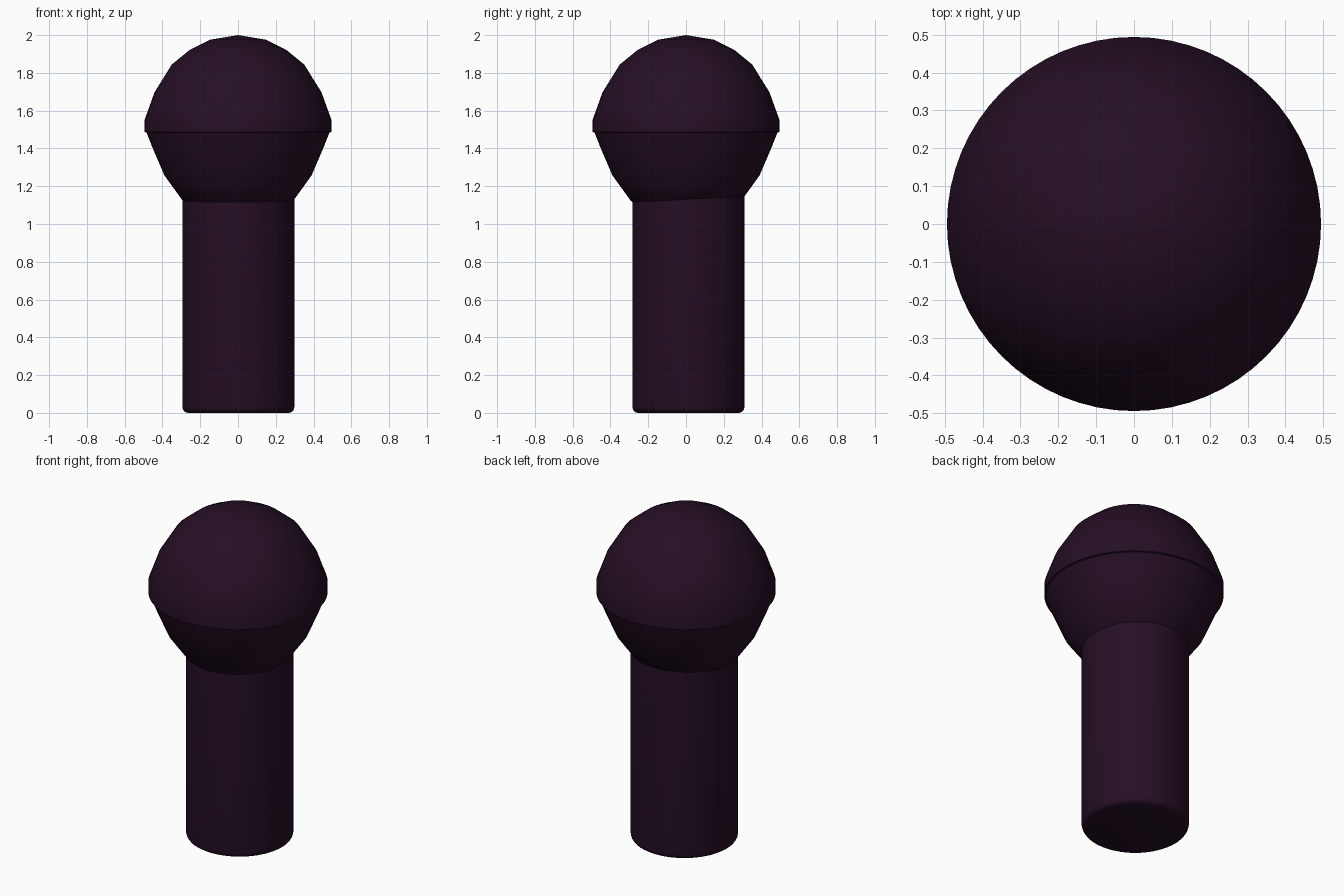
import bpy, bmesh, math

if "Cube" in bpy.data.objects:
    bpy.data.objects.remove(bpy.data.objects["Cube"])

plum = bpy.data.materials.new("dark plum")
plum.diffuse_color = (0.0185, 0.0046, 0.0178, 1)
plum.use_nodes = True
plum.node_tree.nodes["Principled BSDF"].inputs["Base Color"].default_value = plum.diffuse_color


def lathe(name, profile, centre=(0, 0), segments=64):
    """Spin (radius, z) points about a vertical axis; radius 0 makes a pole."""
    bm = bmesh.new()
    rings = []
    for r, z in profile:
        if r == 0:
            rings.append([bm.verts.new((centre[0], centre[1], z))] * segments)
        else:
            rings.append([bm.verts.new((centre[0] + r * math.cos(2 * math.pi * i / segments),
                                        centre[1] + r * math.sin(2 * math.pi * i / segments), z))
                          for i in range(segments)])
    for a, b in zip(rings, rings[1:]):
        for i in range(segments):
            j = (i + 1) % segments
            corners = list(dict.fromkeys((a[i], a[j], b[j], b[i])))
            bm.faces.new(corners)
    bmesh.ops.recalc_face_normals(bm, faces=bm.faces)
    mesh = bpy.data.meshes.new(name)
    bm.to_mesh(mesh)
    bm.free()
    mesh.materials.append(plum)
    obj = bpy.data.objects.new(name, mesh)
    bpy.context.collection.objects.link(obj)
    bpy.ops.object.select_all(action='DESELECT')
    obj.select_set(True)
    bpy.context.view_layer.objects.active = obj
    bpy.ops.object.shade_smooth_by_angle(angle=math.radians(30))
    return obj


# Faceted dome with a small lip at its rim, and the bowl tapering to the handle
lathe("head", [(0, 2.0), (0.146, 1.976), (0.255, 1.922), (0.35, 1.845), (0.442, 1.697),
               (0.494, 1.553), (0.494, 1.487), (0.484, 1.484), (0.455, 1.41),
               (0.39, 1.258), (0.292, 1.122), (0.24, 1.09), (0, 1.09)])

# Handle, slightly off centre, with a rounded bottom edge
R, B = 0.296, 0.03
bevel = [(R - B + B * math.sin(t), B - B * math.cos(t))
         for t in (k * math.pi / 8 for k in range(5))]
lathe("handle", [(0, 0)] + bevel + [(R, 1.16), (0, 1.16)], centre=(0.002, 0.013))
